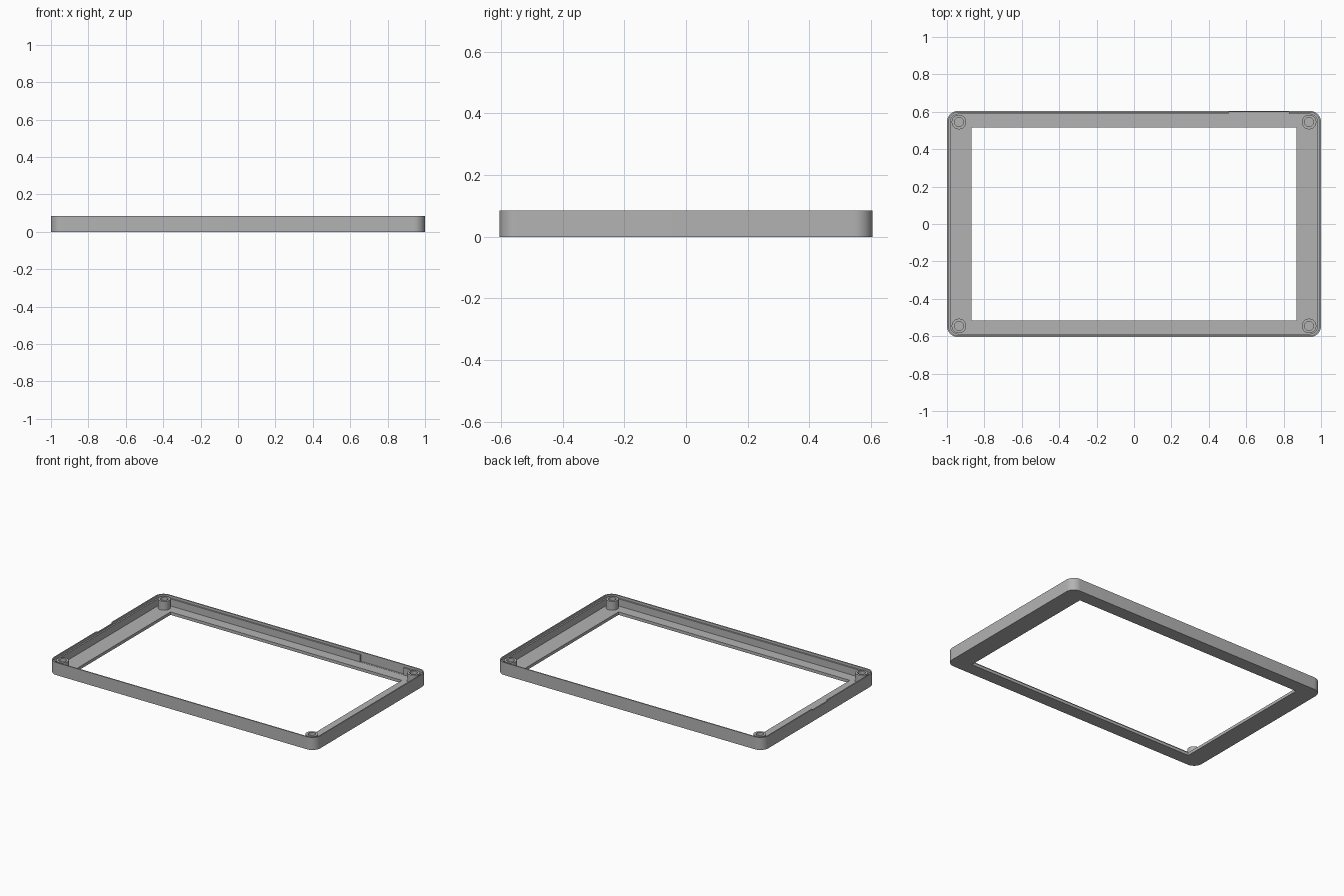
import bpy
import bmesh
from math import sin, cos, pi

cube = bpy.data.objects.get("Cube")
if cube:
    bpy.data.objects.remove(cube, do_unlink=True)

grey = bpy.data.materials.new("mid_grey")
grey.use_nodes = True
colour = (0.45, 0.45, 0.45, 1)
grey.diffuse_color = colour
grey.node_tree.nodes["Principled BSDF"].inputs["Base Color"].default_value = colour

HALF_X, HALF_Y, HEIGHT = 1.0, 0.605, 0.085
FLOOR, LEDGE, POST_TOP = 0.02, 0.068, 0.08
RIM, WALL, CORNER = 0.008, 0.018, 0.06


def make_object(name, bm):
    bmesh.ops.remove_doubles(bm, verts=bm.verts, dist=0.00005)
    bmesh.ops.recalc_face_normals(bm, faces=bm.faces)
    mesh = bpy.data.meshes.new(name)
    bm.to_mesh(mesh)
    bm.free()
    mesh.materials.append(grey)
    obj = bpy.data.objects.new(name, mesh)
    bpy.context.collection.objects.link(obj)
    return obj


def smooth(obj):
    bpy.ops.object.select_all(action='DESELECT')
    obj.select_set(True)
    bpy.context.view_layer.objects.active = obj
    bpy.ops.object.shade_smooth_by_angle(angle=pi / 6)


def rounded_rect(hx, hy, radius, z, steps=10):
    points = []
    for i, (sx, sy) in enumerate([(1, 1), (-1, 1), (-1, -1), (1, -1)]):
        for k in range(steps + 1):
            a = (i + k / steps) * pi / 2
            points.append((sx * (hx - radius) + radius * cos(a),
                           sy * (hy - radius) + radius * sin(a), z))
    return points


def circle(x, y, radius, z, sides=32):
    return [(x + radius * cos(2 * pi * k / sides),
             y + radius * sin(2 * pi * k / sides), z) for k in range(sides)]


def skin(bm, loops, closed=False):
    rings = [[bm.verts.new(p) for p in loop] for loop in loops]
    pairs = list(zip(rings, rings[1:]))
    if closed:
        pairs.append((rings[-1], rings[0]))
    for a, b in pairs:
        for i in range(len(a)):
            j = (i + 1) % len(a)
            bm.faces.new((a[i], a[j], b[j], b[i]))
    return rings


def inset_loop(inset, z):
    return rounded_rect(HALF_X - inset, HALF_Y - inset, CORNER - inset, z)


# Bezel: outer wall, stepped rim, floor flange and rectangular opening
bm = bmesh.new()
skin(bm, [
    inset_loop(0, 0),
    inset_loop(0, HEIGHT),
    inset_loop(RIM, HEIGHT),
    inset_loop(RIM, LEDGE),
    inset_loop(WALL, LEDGE),
    inset_loop(WALL, FLOOR),
    rounded_rect(0.868, 0.516, 0, FLOOR),
    rounded_rect(0.868, 0.516, 0, 0),
], closed=True)
bezel = make_object("bezel_frame", bm)


# Cutters for the back wall recess and the shallow side notch
def cut(name, low, high):
    bm = bmesh.new()
    bmesh.ops.create_cube(bm, size=1)
    for v in bm.verts:
        v.co = [a + (b - a) * (c + 0.5) for a, b, c in zip(low, high, v.co)]
    cutter = make_object(name, bm)
    cutter.hide_render = True
    mod = bezel.modifiers.new(name, 'BOOLEAN')
    mod.operation = 'DIFFERENCE'
    mod.solver = 'EXACT'
    mod.object = cutter
    bpy.context.view_layer.objects.active = bezel
    bpy.ops.object.modifier_apply(modifier=name)
    bpy.data.objects.remove(cutter, do_unlink=True)


cut("back_recess", (0.505, 0.56, FLOOR + 0.001), (0.83, HALF_Y - RIM + 0.0005, 0.1))
cut("side_notch", (-1.02, -0.09, 0.077), (-0.96, 0.07, 0.1))
smooth(bezel)

# Screw posts with blind holes
for side, sx in (("left", 1), ("right", -1)):
    for end, sy in (("front", -1), ("back", 1)):
        x, y = sx * 0.936, sy * 0.545
        bm = bmesh.new()
        rings = skin(bm, [
            circle(x, y, 0.039, FLOOR - 0.005),
            circle(x, y, 0.039, POST_TOP),
            circle(x, y, 0.024, POST_TOP),
            circle(x, y, 0.024, FLOOR + 0.002),
        ])
        bm.faces.new(rings[0])
        bm.faces.new(rings[-1])
        smooth(make_object(f"{end}_{side}_post", bm))
